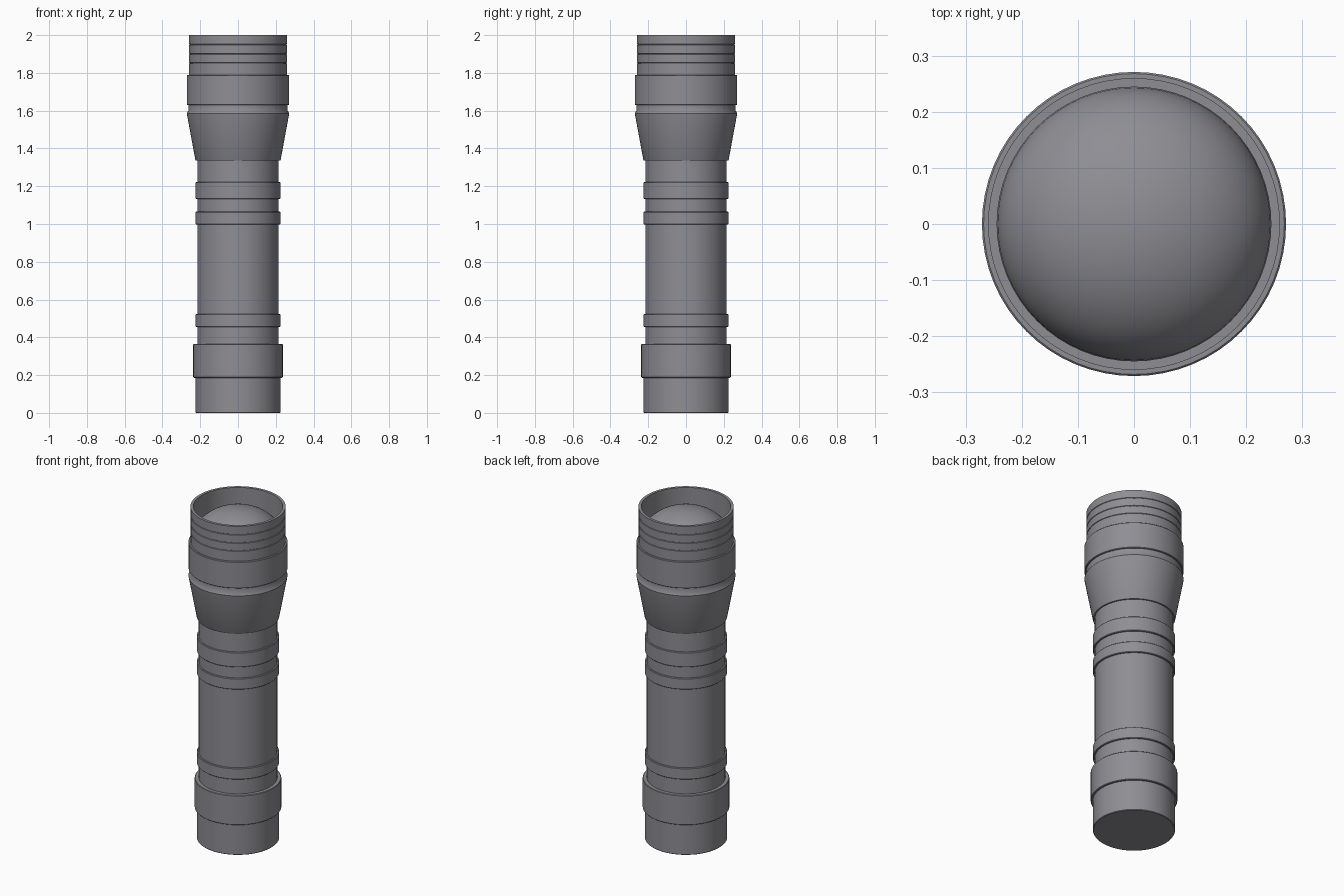
import bpy, bmesh, math

if "Cube" in bpy.data.objects:
    bpy.data.objects.remove(bpy.data.objects["Cube"])

SEGMENTS = 64

# Dark anodised grey
dark_grey = bpy.data.materials.new("dark_grey")
dark_grey.diffuse_color = (0.27, 0.27, 0.295, 1)
dark_grey.use_nodes = True
dark_grey.node_tree.nodes["Principled BSDF"].inputs["Base Color"].default_value = dark_grey.diffuse_color


def lathe(name, profile):
    """Spin a list of (radius, height) points around the z axis."""
    bm = bmesh.new()
    verts = [bm.verts.new((r, 0, z)) for r, z in profile]
    edges = [bm.edges.new(pair) for pair in zip(verts, verts[1:])]
    bmesh.ops.spin(bm, geom=verts + edges, cent=(0, 0, 0), axis=(0, 0, 1),
                   angle=math.tau, steps=SEGMENTS, use_duplicate=False)
    bmesh.ops.remove_doubles(bm, verts=bm.verts, dist=1e-5)
    bmesh.ops.recalc_face_normals(bm, faces=bm.faces)
    mesh = bpy.data.meshes.new(name)
    bm.to_mesh(mesh)
    bm.free()
    mesh.materials.append(dark_grey)
    obj = bpy.data.objects.new(name, mesh)
    bpy.context.collection.objects.link(obj)
    bpy.ops.object.select_all(action='DESELECT')
    obj.select_set(True)
    bpy.context.view_layer.objects.active = obj
    bpy.ops.object.shade_smooth_by_angle(angle=math.radians(30))
    return obj


def band(r_base, r_band, z0, z1, c=0.003):
    """Raised ring with slightly chamfered corners."""
    return [(r_base, z0), (r_band - c, z0), (r_band, z0 + c),
            (r_band, z1 - c), (r_band - c, z1), (r_base, z1)]


R = 0.215

# Tail cap with its wider grip collar
lathe("tail_cap", [(0, 0), (0.222, 0), (0.225, 0.003)]
      + band(0.225, 0.237, 0.186, 0.365) + [(R, 0.365)])

# Barrel with three raised rings
barrel = [(R, 0.365)]
for z0, z1 in [(0.455, 0.523), (0.998, 1.065), (1.133, 1.222)]:
    barrel += band(R, 0.225, z0, z1)
lathe("barrel", barrel + [(R, 1.335)])

# Head: flared cone, groove, collar, grooved bezel and inner wall
head = [(R, 1.335), (0.223, 1.335), (0.226, 1.34), (0.271, 1.585),
        (0.262, 1.602), (0.262, 1.63)]
head += band(0.262, 0.271, 1.63, 1.79) + [(0.26, 1.79)]
for z in (1.852, 1.9, 1.95):
    head += [(0.26, z - 0.003), (0.257, z - 0.001), (0.257, z + 0.001), (0.26, z + 0.003)]
head += [(0.26, 2.0), (0.244, 2.0), (0.244, 1.807)]
lathe("head", head)

# Domed lens recessed in the bezel
N = 16
lathe("lens", [(0.244 * math.cos(i / N * math.pi / 2),
                1.807 + 0.175 * math.sin(i / N * math.pi / 2)) for i in range(N)]
      + [(0, 1.982)])
